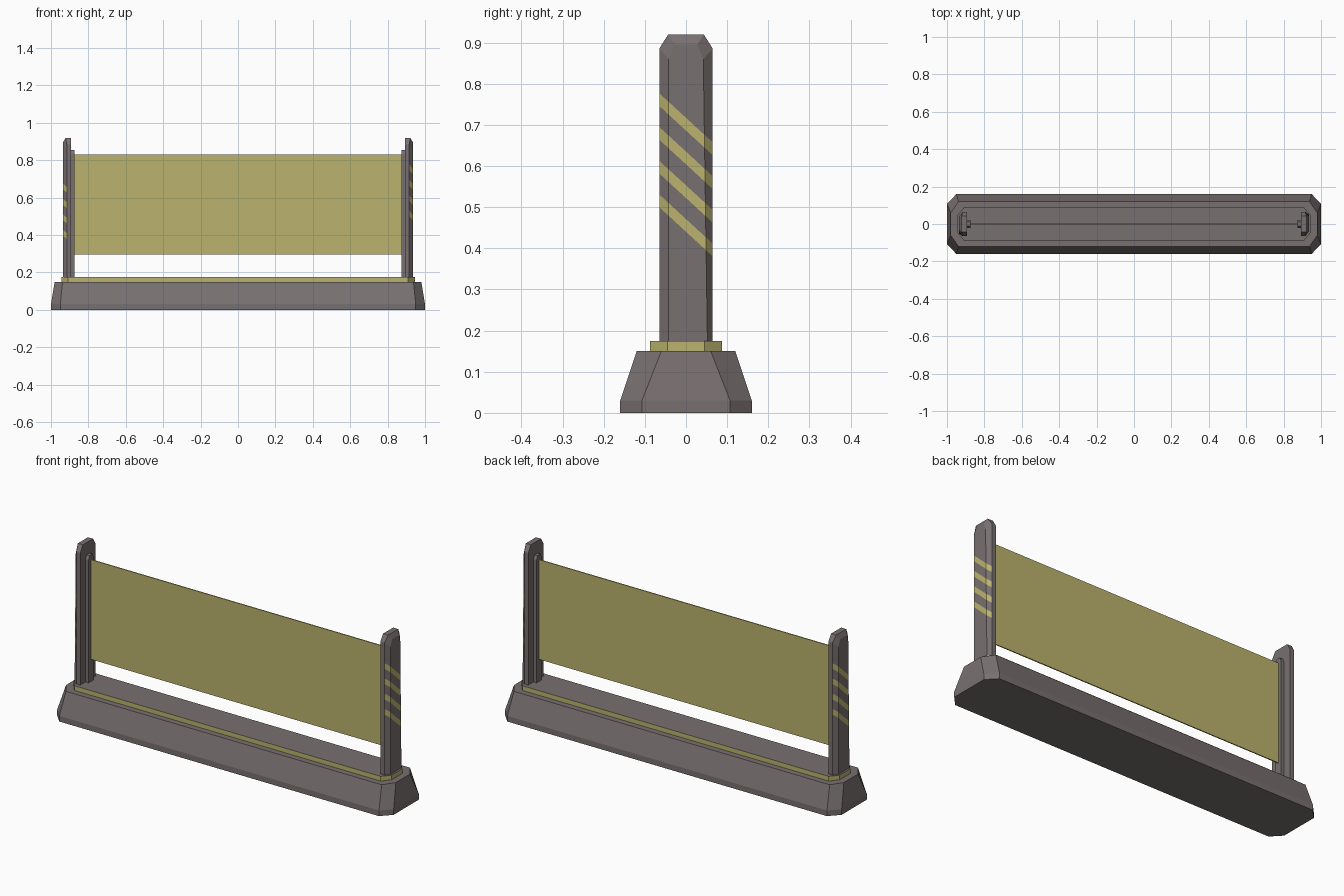
import bpy, bmesh
from mathutils import Vector

cube = bpy.data.objects.get("Cube")
if cube:
    bpy.data.objects.remove(cube, do_unlink=True)


def material(name, color):
    m = bpy.data.materials.new(name)
    m.use_nodes = True
    m.diffuse_color = (*color, 1)
    m.node_tree.nodes["Principled BSDF"].inputs["Base Color"].default_value = (*color, 1)
    return m


grey = material("warm grey", (0.19, 0.162, 0.162))
yellow = material("pale yellow", (0.50, 0.455, 0.158))


def finish(name, bm, mats):
    bmesh.ops.recalc_face_normals(bm, faces=bm.faces)
    me = bpy.data.meshes.new(name)
    bm.to_mesh(me)
    bm.free()
    for m in mats:
        me.materials.append(m)
    ob = bpy.data.objects.new(name, me)
    bpy.context.collection.objects.link(ob)
    return ob


def loft(rings, cap_top=True, closed=True):
    """Join rings of points into walls, with flat caps."""
    bm = bmesh.new()
    rows = [[bm.verts.new(p) for p in ring] for ring in rings]
    for a, b in zip(rows, rows[1:]):
        for i in range(len(a)):
            j = (i + 1) % len(a)
            bm.faces.new((a[i], a[j], b[j], b[i]))
    bm.faces.new(rows[0][::-1])
    if cap_top:
        bm.faces.new(rows[-1])
    return bm, rows


def octagon(x, y, cx, cy, z):
    """Rectangle with clipped corners; cx and cy are the clip sizes."""
    quarter = [(x, y - cy), (x - cx, y)]
    pts = quarter + [(-a, b) for a, b in quarter[::-1]]
    return [(a, b, z) for a, b in pts + [(-a, -b) for a, b in pts]]


# Heavy tapered base
bm, _ = loft([octagon(1, 0.16, 0.05, 0.053, 0),
              octagon(1, 0.16, 0.05, 0.053, 0.03),
              octagon(0.98, 0.12, 0.042, 0.06, 0.15)])
finish("base", bm, [grey])

# Raised plinth: yellow rim, grey deck
bm, _ = loft([octagon(0.945, 0.088, 0.035, 0.043, 0.15),
              octagon(0.945, 0.088, 0.035, 0.043, 0.175)])
for f in bm.faces:
    f.normal_update()
    f.material_index = 0 if abs(f.normal.z) > 0.5 else 1
finish("plinth", bm, [grey, yellow])

# Thin hanging panel
bm = bmesh.new()
bmesh.ops.create_cube(bm, size=1)
bmesh.ops.scale(bm, vec=(1.76, 0.006, 0.535), verts=bm.verts)
bmesh.ops.translate(bm, vec=(0, 0, 0.5625), verts=bm.verts)
finish("panel", bm, [yellow])


def post(name, s):
    """Clipped post; s = 1 for the left end, -1 for the right, turned half round."""
    xi, xm, xo = 0.892, 0.915, 0.935

    def ring(z_side, z_out, y_out, y_out2):
        return [(xi, -0.065, z_side), (xm, -0.065, z_side), (xo, -y_out, z_out),
                (xo, y_out2, z_out), (xm, 0.065, z_side), (xi, 0.065, z_side)]

    crown = [(xi, -0.043, 0.92), (0.922, -0.043, 0.92), (xo, -0.028, 0.895),
             (xo, 0.028, 0.895), (0.922, 0.043, 0.92), (xi, 0.043, 0.92)]
    bm, rows = loft([ring(0.17, 0.17, 0.042, 0.052),
                     ring(0.885, 0.86, 0.042, 0.042), crown], cap_top=False)
    t = rows[-1]
    bm.faces.new((t[0], t[1], t[4], t[5]))
    bm.faces.new((t[1], t[2], t[3], t[4]))
    bmesh.ops.recalc_face_normals(bm, faces=bm.faces)

    # Slanted warning stripes cut into the outward faces
    slope, width = 0.92, 0.031
    lows = [0.440 + 0.082 * i for i in range(4)]
    normal = Vector((0, slope, 1))
    for c in [v for low in lows for v in (low, low + width)]:
        bmesh.ops.bisect_plane(bm, geom=bm.verts[:] + bm.edges[:] + bm.faces[:],
                               plane_co=(0, 0, c), plane_no=normal)
    for f in bm.faces:
        f.normal_update()
        h = f.calc_center_median().dot(normal)
        striped = any(low < h < low + width for low in lows)
        f.material_index = 1 if f.normal.x > 0.2 and striped else 0
    bmesh.ops.scale(bm, vec=(s, s, 1), verts=bm.verts)
    if s < 0:
        bmesh.ops.recalc_face_normals(bm, faces=bm.faces)
    finish(name, bm, [grey, yellow])


def rail(name, s):
    """Narrow guide holding the panel edge, with a clipped top."""
    outline = [(0.021, 0.17), (0.021, 0.835), (0.012, 0.855),
               (-0.012, 0.855), (-0.021, 0.835), (-0.021, 0.17)]
    bm, _ = loft([[(s * x, y, z) for y, z in outline] for x in (0.873, 0.896)])
    finish(name, bm, [grey])


for side, s in (("left", 1), ("right", -1)):
    post(side + "_post", s)
    rail(side + "_rail", s)
